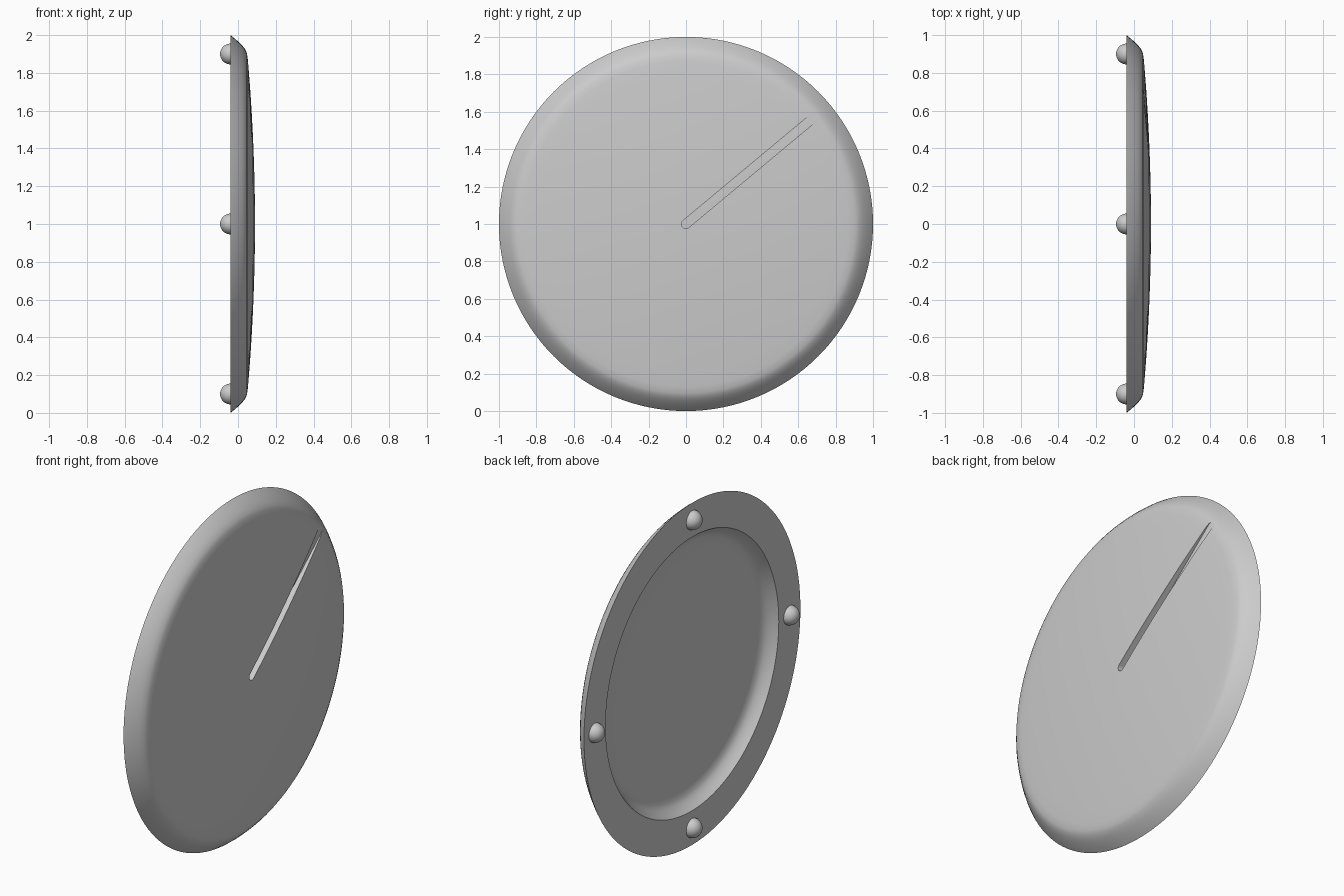
import bpy, bmesh, math
from mathutils import Matrix, Vector

cube = bpy.data.objects.get("Cube")
if cube:
    bpy.data.objects.remove(cube, do_unlink=True)

CENTRE = Vector((0, 0, 1))
SEGMENTS = 128

grey = bpy.data.materials.new("light_grey")
grey.use_nodes = True
grey.diffuse_color = (0.6, 0.6, 0.6, 1)
grey.node_tree.nodes["Principled BSDF"].inputs["Base Color"].default_value = (0.6, 0.6, 0.6, 1)


def make_object(name, bm):
    bmesh.ops.recalc_face_normals(bm, faces=bm.faces)
    mesh = bpy.data.meshes.new(name)
    bm.to_mesh(mesh)
    bm.free()
    mesh.materials.append(grey)
    obj = bpy.data.objects.new(name, mesh)
    bpy.context.collection.objects.link(obj)
    return obj


def smooth(obj):
    bpy.ops.object.select_all(action='DESELECT')
    obj.select_set(True)
    bpy.context.view_layer.objects.active = obj
    bpy.ops.object.shade_smooth_by_angle(angle=math.radians(30))


def lathe(name, profile, segments, centre):
    """Revolve (x, radius) points around an axis parallel to x."""
    bm = bmesh.new()
    verts = [bm.verts.new((x, 0, r)) for x, r in profile]
    edges = [bm.edges.new(pair) for pair in zip(verts, verts[1:])]
    bmesh.ops.spin(bm, geom=verts + edges, cent=(0, 0, 0), axis=(1, 0, 0),
                   angle=math.tau, steps=segments, use_merge=False)
    bmesh.ops.remove_doubles(bm, verts=bm.verts, dist=1e-5)
    bmesh.ops.translate(bm, verts=bm.verts, vec=centre)
    return make_object(name, bm)


# Domed dish: shallow crown, rounded rim, flat back ring and recess
crown = [(0.09 - 0.05 * r * r, r) for r in (0, 0.15, 0.3, 0.45, 0.6, 0.7, 0.8, 0.87)]
rim = [(0.047, 0.905), (0.038, 0.925), (0.022, 0.945), (0.005, 0.962), (-0.018, 0.983), (-0.04, 1.0)]
recess = [(-0.04, 0.8), (-0.022, 0.787), (-0.004, 0.771), (0.01, 0.756), (0.022, 0.736), (0.028, 0.7)]
floor = [(0.041 - 0.026 * r * r, r) for r in (0.55, 0.35, 0.15, 0)]
dish = lathe("domed_dish", crown + rim + recess + floor, SEGMENTS, CENTRE)

# Slot cutter: long rounded bar with a flat floor, running out at the rim
LENGTH, HALF_WIDTH, FLOOR, STEPS = 0.89, 0.024, 0.045, 10
outline = []
for end, start in ((0, math.pi / 2), (LENGTH, -math.pi / 2)):
    for i in range(STEPS + 1):
        a = start + math.pi * i / STEPS
        outline.append((end + HALF_WIDTH * math.cos(a), HALF_WIDTH * math.sin(a)))
bm = bmesh.new()
face = bm.faces.new([bm.verts.new((FLOOR, u, v)) for u, v in outline])
top = bmesh.ops.extrude_face_region(bm, geom=[face])["geom"]
bmesh.ops.translate(bm, vec=(0.1, 0, 0), verts=[g for g in top if isinstance(g, bmesh.types.BMVert)])
turn = Matrix.Rotation(math.radians(39.8), 4, 'X')
bmesh.ops.transform(bm, matrix=Matrix.Translation(CENTRE) @ turn, verts=bm.verts)
cutter = make_object("slot_cutter", bm)
cutter.hide_render = True

cut = dish.modifiers.new("slot", 'BOOLEAN')
cut.operation = 'DIFFERENCE'
cut.solver = 'EXACT'
cut.object = cutter
bpy.context.view_layer.objects.active = dish
bpy.ops.object.modifier_apply(modifier=cut.name)
bpy.data.objects.remove(cutter, do_unlink=True)
smooth(dish)

# Four round feet on the back ring
FOOT = 0.055
dome = [(-0.04 - FOOT * math.sin(a), FOOT * math.cos(a))
        for a in (math.pi / 2 * i / 8 for i in range(9))]
dome[-1] = (dome[-1][0], 0)
for side, y, z in (("top", 0, 1), ("bottom", 0, -1), ("front", -1, 0), ("back", 1, 0)):
    foot = lathe(side + "_foot", [(-0.04, 0)] + dome, 32, CENTRE + Vector((0, y, z)) * 0.9)
    smooth(foot)
